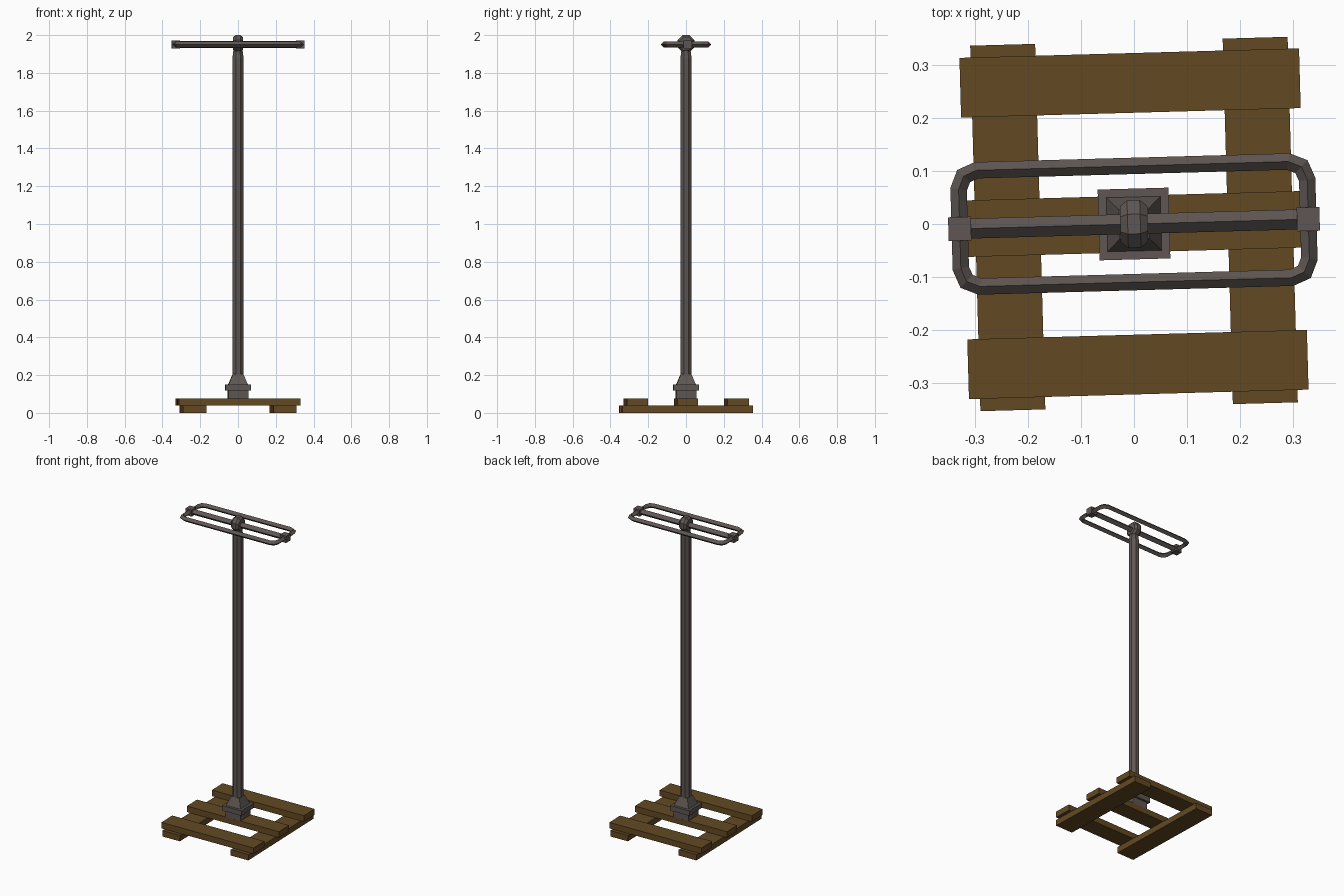
import bpy, bmesh, math
from mathutils import Matrix, Vector

if "Cube" in bpy.data.objects:
    bpy.data.objects.remove(bpy.data.objects["Cube"])

TURN = Matrix.Rotation(math.radians(1.6), 4, 'Z')   # whole model is slightly turned


def material(name, rgb):
    m = bpy.data.materials.new(name)
    m.diffuse_color = (*rgb, 1)
    m.use_nodes = True
    m.node_tree.nodes["Principled BSDF"].inputs["Base Color"].default_value = m.diffuse_color
    return m


WOOD = material("brown_wood", (0.125, 0.066, 0.017))
METAL = material("dark_metal", (0.112, 0.094, 0.087))


def finish(name, bm, mat):
    bmesh.ops.recalc_face_normals(bm, faces=bm.faces)
    me = bpy.data.meshes.new(name)
    bm.to_mesh(me)
    bm.free()
    me.materials.append(mat)
    ob = bpy.data.objects.new(name, me)
    bpy.context.collection.objects.link(ob)
    ob.matrix_world = TURN
    return ob


def box(name, centre, size, mat):
    bm = bmesh.new()
    bmesh.ops.create_cube(bm, size=1, matrix=Matrix.Translation(centre) @ Matrix.Diagonal((*size, 1)))
    return finish(name, bm, mat)


def turned(name, rings, sides, mat, phase=0.5, matrix=Matrix()):
    """Stack of flat-sided rings (height, apothem) along local z."""
    bm = bmesh.new()
    loops = []
    for h, a in rings:
        r = a / math.cos(math.pi / sides)
        loops.append([bm.verts.new(matrix @ Vector((
            r * math.cos(2 * math.pi * (i + phase) / sides),
            r * math.sin(2 * math.pi * (i + phase) / sides), h))) for i in range(sides)])
    for lo, hi in zip(loops, loops[1:]):
        for i in range(sides):
            j = (i + 1) % sides
            bm.faces.new((lo[i], lo[j], hi[j], hi[i]))
    bm.faces.new(loops[0])
    bm.faces.new(loops[-1])
    return finish(name, bm, mat)


def diamond_loop(name, hx, hy, corner, z, r, mat):
    """Closed rounded rectangle with a diamond section, mitred at each point."""
    path = []
    for k, (sx, sy) in enumerate(((1, 1), (-1, 1), (-1, -1), (1, -1))):
        for s in range(3):
            a = math.radians(90 * k + 45 * s)
            path.append(Vector((sx * (hx - corner) + corner * math.cos(a),
                                sy * (hy - corner) + corner * math.sin(a), z)))
    bm = bmesh.new()
    n = len(path)
    loops = []
    for i, p in enumerate(path):
        d0 = (p - path[i - 1]).normalized()
        d1 = (path[(i + 1) % n] - p).normalized()
        t = (d0 + d1).normalized()
        out = Vector((t.y, -t.x, 0)) * (r / t.dot(d1))
        up = Vector((0, 0, r))
        loops.append([bm.verts.new(p + o) for o in (out, up, -out, -up)])
    for i in range(n):
        a, b = loops[i], loops[(i + 1) % n]
        for j in range(4):
            k = (j + 1) % 4
            bm.faces.new((a[j], a[k], b[k], b[j]))
    return finish(name, bm, mat)


# Wooden pallet base
for side, label in ((-1, "left"), (1, "right")):
    box(f"{label}_runner", (side * 0.239, 0, 0.019), (0.123, 0.692, 0.038), WOOD)
for y, w, label in ((-0.266, 0.113, "front"), (0, 0.107, "middle"), (0.267, 0.113, "back")):
    box(f"{label}_plank", (0, y, 0.057), (0.643, w, 0.038), WOOD)

# Metal foot
box("foot_block", (0, 0, 0.097), (0.106, 0.106, 0.05), METAL)
box("foot_flange", (0, 0, 0.134), (0.134, 0.134, 0.032), METAL)
turned("foot_taper", ((0.148, 0.052), (0.205, 0.028)), 4, METAL)

# Octagonal pole with narrowing top
turned("pole", ((0.18, 0.029), (1.88, 0.029), (1.92, 0.024), (1.95, 0.024)), 8, METAL)

# Hub, an octagonal bevelled disc lying across the pole
along_x = Matrix.Rotation(math.radians(90), 4, 'Y')
turned("hub", ((-0.026, 0.034), (-0.012, 0.045), (0.012, 0.045), (0.026, 0.034)), 8, METAL,
       matrix=Matrix.Translation((0, 0, 1.955)) @ along_x)

# Cross bar, end blocks and hanging loop
turned("cross_bar", ((-0.32, 0.0134), (0.32, 0.0134)), 4, METAL, phase=0,
       matrix=Matrix.Translation((0, 0, 1.95)) @ along_x)
for side, label in ((-1, "left"), (1, "right")):
    box(f"{label}_end_block", (side * 0.33, 0, 1.95), (0.043, 0.045, 0.043), METAL)
diamond_loop("rail_loop", 0.330, 0.110, 0.035, 1.95, 0.0155, METAL)
